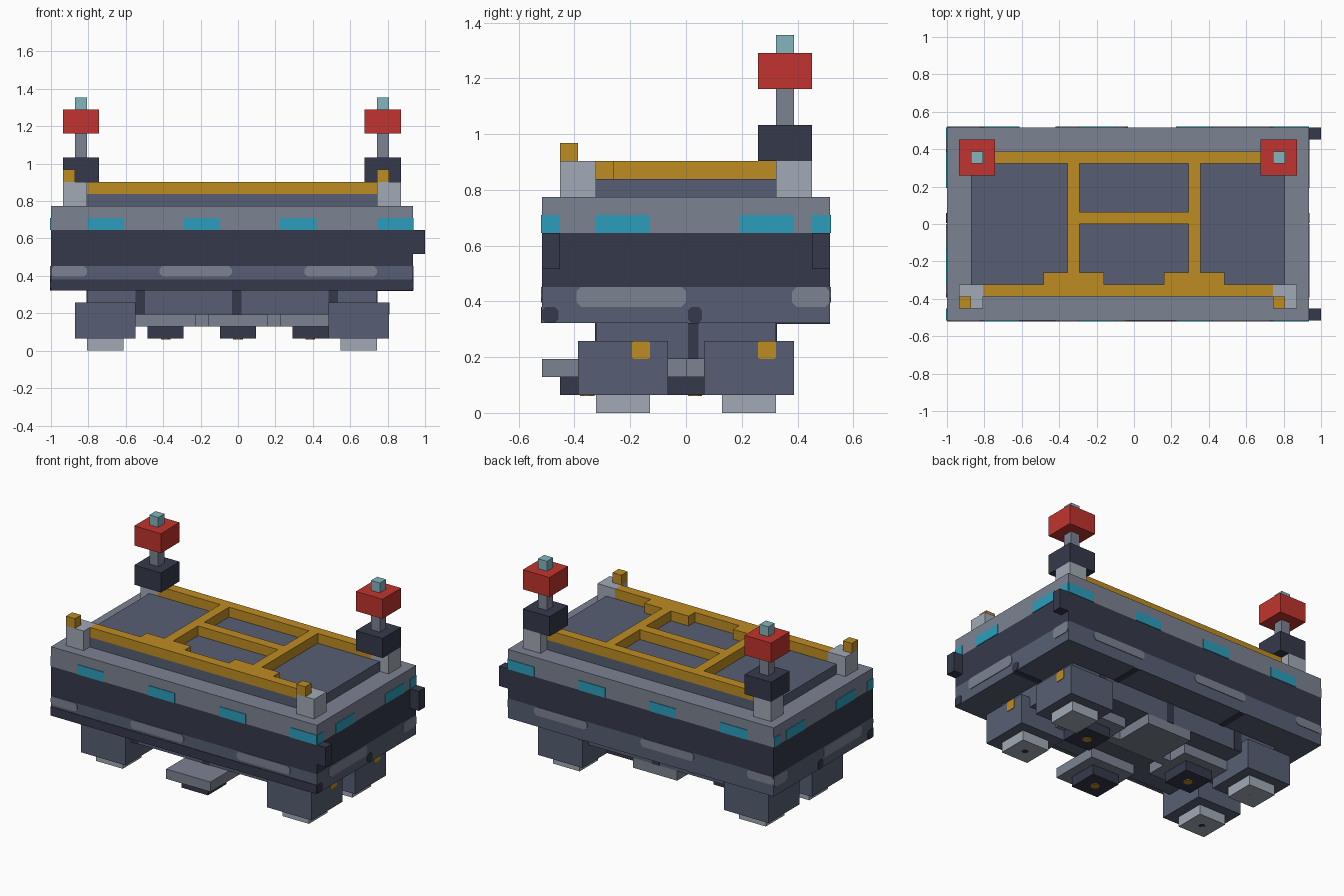
import bpy, bmesh
from mathutils import Vector

cube = bpy.data.objects.get("Cube")
if cube:
    bpy.data.objects.remove(cube, do_unlink=True)

U = 2 / 31                      # one block
ORIGIN = Vector((-1, -8 * U, 0))
PAINT = 0.06                    # plate thickness in blocks


def material(name, rgb):
    lin = [((c / 255 + 0.055) / 1.055) ** 2.4 for c in rgb] + [1]
    m = bpy.data.materials.new(name)
    m.use_nodes = True
    m.diffuse_color = lin
    m.node_tree.nodes["Principled BSDF"].inputs["Base Color"].default_value = lin
    return m


SLATE = material("slate", (87, 95, 115))
DARK = material("dark navy", (53, 57, 74))
GREY = material("grey", (123, 130, 145))
LIGHT = material("light grey", (162, 170, 182))
YELLOW = material("ochre yellow", (190, 140, 34))
RED = material("red", (193, 52, 46))
CYAN = material("window cyan", (44, 158, 188))
LAMP = material("pale teal", (130, 181, 190))


def finish(name, bm, mat):
    bmesh.ops.recalc_face_normals(bm, faces=bm.faces)
    mesh = bpy.data.meshes.new(name)
    bm.to_mesh(mesh)
    bm.free()
    mesh.materials.append(mat)
    obj = bpy.data.objects.new(name, mesh)
    bpy.context.collection.objects.link(obj)
    return obj


def boxes(name, mat, *spans):
    """Boxes given in blocks as (x0, x1, y0, y1, z0, z1)."""
    bm = bmesh.new()
    for x0, x1, y0, y1, z0, z1 in spans:
        verts = bmesh.ops.create_cube(bm, size=1)["verts"]
        for v in verts:
            p = Vector((x0 if v.co.x < 0 else x1,
                        y0 if v.co.y < 0 else y1,
                        z0 if v.co.z < 0 else z1))
            v.co = p * U + ORIGIN
    return finish(name, bm, mat)


def plates(name, mat, axis, at, out, rects, cut=0.0):
    """Thin painted plates on a face; rects are (a0, a1, b0, b1), cut clips the corners."""
    bm = bmesh.new()
    for a0, a1, b0, b1 in rects:
        pts = [(a0, b0), (a1, b0), (a1, b1), (a0, b1)]
        if cut:
            pts = [(a0 + cut, b0), (a1 - cut, b0), (a1, b0 + cut), (a1, b1 - cut),
                   (a1 - cut, b1), (a0 + cut, b1), (a0, b1 - cut), (a0, b0 + cut)]
        verts = []
        for a, b in pts:
            p = [a, b]
            p.insert(axis, at)
            verts.append(bm.verts.new(Vector(p) * U + ORIGIN))
        face = bm.faces.new(verts)
        new = bmesh.ops.extrude_face_region(bm, geom=[face])["geom"]
        shift = Vector((0, 0, 0))
        shift[axis] = out * PAINT * U
        bmesh.ops.translate(bm, vec=shift,
                            verts=[g for g in new if isinstance(g, bmesh.types.BMVert)])
    return finish(name, bm, mat)


# Main body layers
boxes("lower_body", SLATE, (0, 30, 0, 16, 5, 7))
boxes("middle_body", DARK, (0, 30, 0, 16, 7, 10))
boxes("upper_body", GREY, (0, 30, 0, 16, 10, 12))
boxes("top_deck", SLATE, (2, 28, 2, 14, 12, 13))
boxes("underbody", SLATE, (3, 27, 3, 13, 3, 5))
boxes("side_lugs", DARK, (30, 31, 0, 1, 8, 10), (30, 31, 15, 16, 8, 10))

# Legs and feet
for side, x in (("right", 2), ("left", 23)):
    for end, y in (("front", 2), ("back", 9)):
        boxes(f"{end}_{side}_leg", SLATE, (x, x + 5, y, y + 5, 1, 4))
        boxes(f"{end}_{side}_foot", LIGHT, (x + 1, x + 4, y + 1, y + 4, 0, 1))
        plates(f"{end}_{side}_foot_hole", DARK, 2, 0.06, -1,
               [(x + 2.2, x + 2.8, y + 2.2, y + 2.8)], 0.15)

# Thruster plates with pads underneath
for name, x, y in (("front", 13, 0), ("right", 7, 6), ("left", 19, 6)):
    boxes(f"{name}_thruster_plate", GREY, (x, x + 5, y, y + 5, 2, 3))
    boxes(f"{name}_thruster_pad", DARK, (x + 1, x + 4, y + 1, y + 4, 1, 2))
    plates(f"{name}_thruster_glow", YELLOW, 2, 1, -1,
           [(x + 2.1, x + 2.9, y + 2.1, y + 2.9)], 0.2)
boxes("under_cross_beam", GREY, (7, 25, 8, 9, 2, 3))
boxes("back_under_plate", GREY, (13, 18, 8, 13, 2, 3))

# Deck corner blocks and small knobs
for side, x in (("right", 1), ("left", 27)):
    for end, y in (("front", 1), ("back", 13)):
        boxes(f"{end}_{side}_corner_block", LIGHT, (x, x + 2, y, y + 2, 12, 14))
    boxes(f"{side}_corner_knob", YELLOW, (x, x + 1, 1, 2, 14, 15))

# Raised deck frame
boxes("deck_frame", YELLOW,
      (3, 27, 2, 3, 13, 14), (3, 27, 13, 14, 13, 14),
      (8, 13, 3, 4, 13, 14), (18, 23, 3, 4, 13, 14),
      (10, 11, 4, 13, 13, 14), (20, 21, 4, 13, 13, 14),
      (11, 20, 8, 9, 13, 14))

# Beacon towers
for side, x in (("right", 1), ("left", 26)):
    boxes(f"{side}_beacon_base", DARK, (x, x + 3, 12, 15, 14, 16))
    boxes(f"{side}_beacon_post", GREY, (x + 1, x + 2, 13, 14, 16, 18))
    boxes(f"{side}_beacon_head", RED, (x, x + 3, 12, 15, 18, 20))
    boxes(f"{side}_beacon_lamp", LAMP, (x + 1, x + 2, 13, 14, 20, 21))

# Painted windows and pale streaks on the long faces
long_windows = [(x, x + 3, 10, 11) for x in (3, 11, 19, 27)]
for end, at, out in (("front", 0, -1), ("back", 16, 1)):
    plates(f"{end}_windows", CYAN, 1, at, out, long_windows)
    plates(f"{end}_streaks", GREY, 1, at, out,
           [(0, 3, 6.15, 7), (9, 15, 6.15, 7), (21, 27, 6.15, 7)], 0.25)
plates("front_lower_stripe", DARK, 1, 0, -1, [(0, 30, 5, 5.9)])

# Painted windows and pale streaks on the short faces
short_windows = [(0, 1, 10, 11), (3, 6, 10, 11), (11, 14, 10, 11), (15, 16, 10, 11)]
for side, at, out in (("right", 0, -1), ("left", 30, 1)):
    plates(f"{side}_windows", CYAN, 0, at, out, short_windows)
    plates(f"{side}_streaks", GREY, 0, at, out,
           [(1.9, 8, 5.9, 7), (13.9, 16, 5.9, 7)], 0.25)
    plates(f"{side}_corner_patch", DARK, 0, at, out, [(0, 0.9, 5, 5.9)], 0.2)
    plates(f"{side}_body_crack", DARK, 0, at, out, [(8.1, 8.9, 5, 5.9)], 0.2)

# Dark cracks on the underbody and beneath the overhang
cracks = [(7, 7.8, 3, 5), (15, 15.8, 3, 5), (23, 23.8, 3, 5)]
for end, at, out in (("front", 3, -1), ("back", 13, 1)):
    plates(f"{end}_underbody_cracks", DARK, 1, at, out, cracks)
for side, at, out in (("right", 3, -1), ("left", 27, 1)):
    plates(f"{side}_underbody_crack", DARK, 0, at, out, [(8.1, 8.7, 3, 5)])
plates("overhang_cracks", DARK, 2, 5, -1,
       [(9, 9.6, 13, 16), (21.5, 22.1, 13, 16), (27, 30, 8.1, 8.7)])

# Marker patches on the left legs
plates("leg_markers", YELLOW, 0, 28, 1, [(5, 6, 3, 4), (12, 13, 3, 4)], 0.1)
